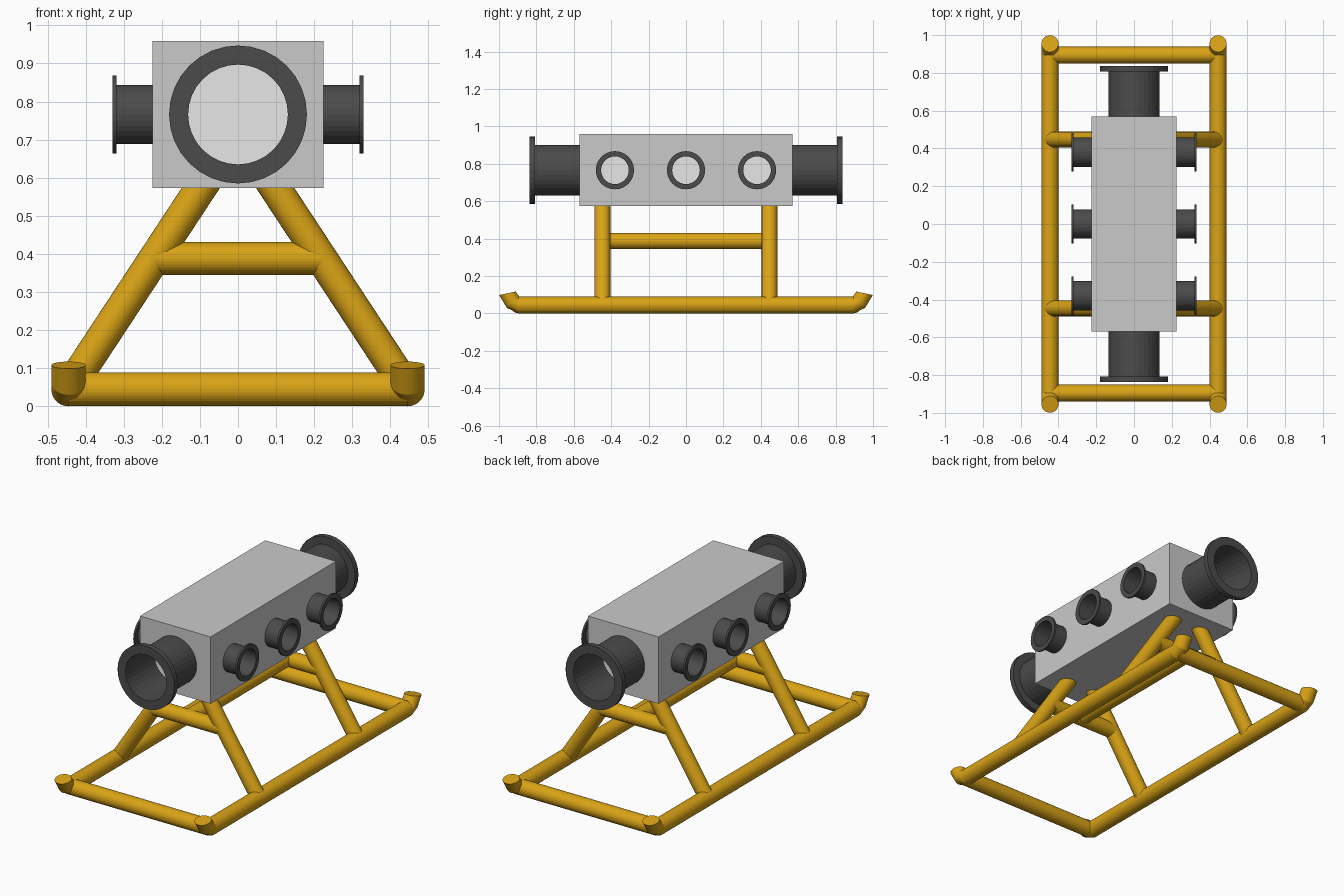
import bpy, bmesh, math
from mathutils import Vector, Matrix

if "Cube" in bpy.data.objects:
    bpy.data.objects.remove(bpy.data.objects["Cube"])

SIDES = 32


def material(name, rgb):
    m = bpy.data.materials.new(name)
    m.diffuse_color = (*rgb, 1)
    m.use_nodes = True
    m.node_tree.nodes["Principled BSDF"].inputs["Base Color"].default_value = m.diffuse_color
    return m


YELLOW = material("yellow_paint", (0.70, 0.37, 0.008))
DARK = material("dark_grey_metal", (0.07, 0.07, 0.07))
GREY = material("light_grey_body", (0.59, 0.59, 0.59))
WHITE = material("white_core", (0.95, 0.95, 0.95))


def finish(bm, name, mat):
    bmesh.ops.recalc_face_normals(bm, faces=bm.faces)
    me = bpy.data.meshes.new(name)
    bm.to_mesh(me)
    bm.free()
    me.materials.append(mat)
    ob = bpy.data.objects.new(name, me)
    bpy.context.collection.objects.link(ob)
    return ob


def loft(name, rings, mat, closed=False):
    """Bridge rings given as (centre, normal, radius); cap or join the ends."""
    bm = bmesh.new()
    loops = []
    for c, n, r in rings:
        n = Vector(n).normalized()
        side = n.orthogonal() if abs(n.x) > 0.9 else Vector((1, 0, 0))
        side = (side - n * side.dot(n)).normalized()
        up = n.cross(side)
        loops.append([bm.verts.new(Vector(c) + r * (math.cos(a) * side + math.sin(a) * up))
                      for a in (math.tau * i / SIDES for i in range(SIDES))])
    pairs = list(zip(loops, loops[1:]))
    if closed:
        pairs.append((loops[-1], loops[0]))
    else:
        bm.faces.new(loops[0])
        bm.faces.new(loops[-1])
    for a, b in pairs:
        for i in range(SIDES):
            j = (i + 1) % SIDES
            bm.faces.new((a[i], a[j], b[j], b[i]))
    return finish(bm, name, mat)


def tube(name, p, q, r, mat=YELLOW):
    d = Vector(q) - Vector(p)
    return loft(name, [(p, d, r), (q, d, r)], mat)


def port(name, base, axis, length, inner, outer, flange, thick):
    """Open flanged pipe with a white core at its root."""
    base, axis = Vector(base), Vector(axis)
    profile = [(inner, 0), (inner, length), (flange, length),
               (flange, length - thick), (outer, length - thick), (outer, 0)]
    loft(name, [(base + axis * t, axis, r) for r, t in profile], DARK, closed=True)
    tube(name + "_core", base, base + axis * 0.006, inner, WHITE)


# Main body
bm = bmesh.new()
bmesh.ops.create_cube(bm, size=1, matrix=Matrix.Translation((0, 0, 0.766)) @
                      Matrix.Diagonal((0.45, 1.14, 0.385, 1)))
finish(bm, "body", GREY)

# Flanged pipes on the ends and three along each side
for s in (-1, 1):
    port("end_pipe", (0, s * 0.57, 0.766), (0, s, 0), 0.267, 0.131, 0.136, 0.181, 0.03)
    for y in (-0.38, 0, 0.38):
        port("side_pipe", (s * 0.225, y, 0.766), (s, 0, 0), 0.105, 0.074, 0.078, 0.102, 0.011)

# Skids with upturned ends
R = 0.045
half = [(0.895, 0.045, 0.0), (0.926, 0.062, 45), (0.955, 0.108, 78)]
for s in (-1, 1):
    rings = []
    for e, part in ((-1, half[::-1]), (1, half)):
        for y, z, deg in part:
            a = math.radians(deg)
            rings.append(((s * 0.445, e * y, z), (0, math.cos(a), e * math.sin(a)), R))
    loft("skid", rings, YELLOW)

# Skid cross bars, slanted legs and upper braces
for e in (-1, 1):
    tube("skid_crossbar", (-0.445, e * 0.895, 0.045), (0.445, e * 0.895, 0.045), 0.044)
    for s in (-1, 1):
        tube("leg", (s * 0.445, e * 0.447, 0.045), (s * 0.08, e * 0.447, 0.6), 0.042)
    tube("leg_brace", (-0.219, e * 0.447, 0.388), (0.219, e * 0.447, 0.388), 0.043)
tube("centre_brace", (0, -0.447, 0.388), (0, 0.447, 0.388), 0.043)
